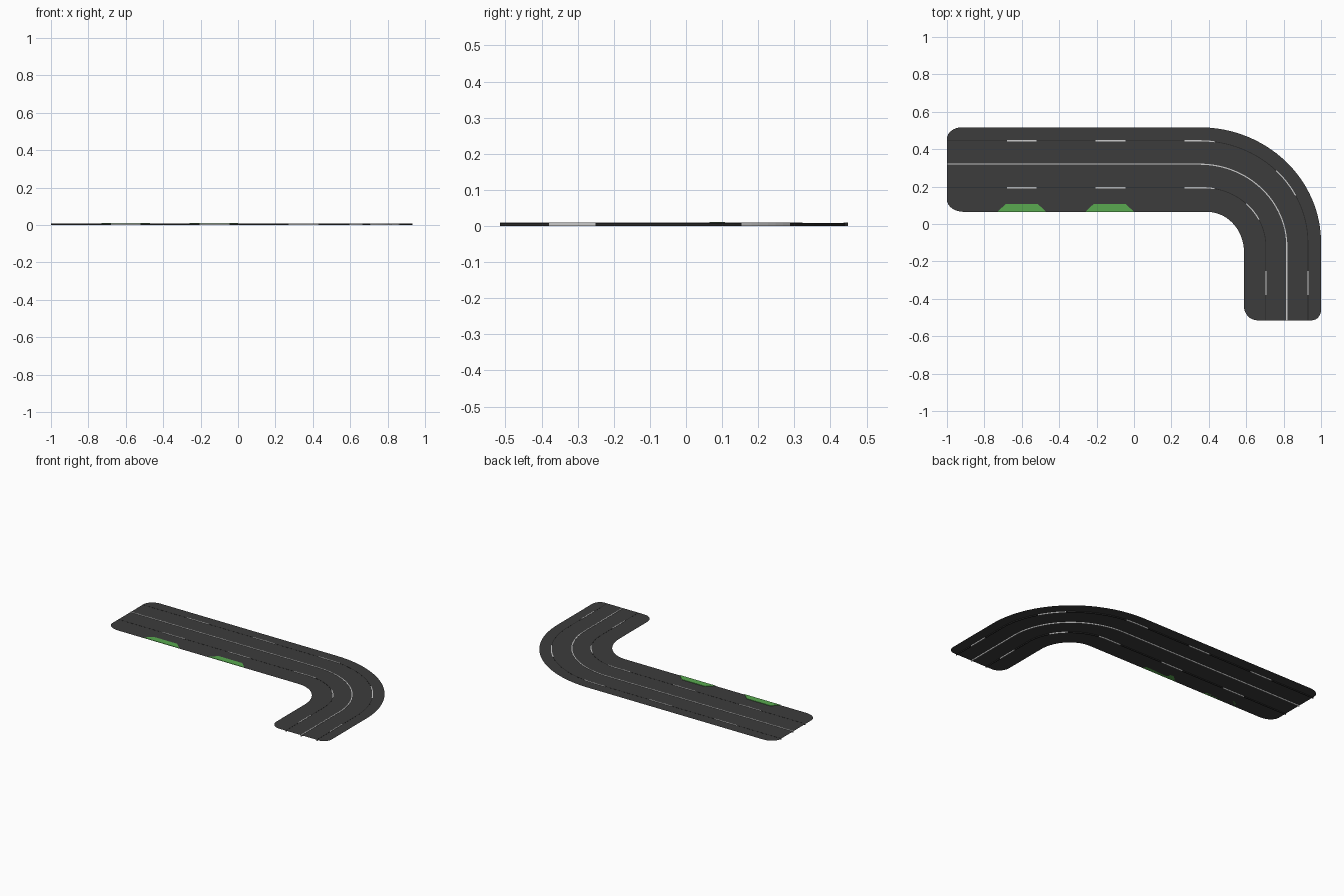
import bpy, bmesh
from math import sin, cos, pi
from mathutils import Vector

if "Cube" in bpy.data.objects:
    bpy.data.objects.remove(bpy.data.objects["Cube"])

END_X, END_Y = -1.0, -0.515


def material(name, rgb):
    m = bpy.data.materials.new(name)
    m.diffuse_color = (*rgb, 1)
    m.use_nodes = True
    m.node_tree.nodes["Principled BSDF"].inputs["Base Color"].default_value = m.diffuse_color
    return m


asphalt = material("asphalt", (0.045, 0.045, 0.045))
seam_dark = material("seam_dark", (0.02, 0.02, 0.02))
white = material("white_paint", (0.8, 0.8, 0.8))
green = material("grass", (0.1, 0.4, 0.08))


def finish(name, bm, mat):
    bmesh.ops.recalc_face_normals(bm, faces=bm.faces)
    me = bpy.data.meshes.new(name)
    bm.to_mesh(me)
    bm.free()
    ob = bpy.data.objects.new(name, me)
    me.materials.append(mat)
    bpy.context.collection.objects.link(ob)
    return ob


def bend(x0, y0, x1, y1, n=32):
    """Quarter ellipse from heading +x at (x0,y0) to heading -y at (x1,y1)."""
    return [Vector((x0 + (x1 - x0) * sin(i / n * pi / 2),
                    y1 + (y0 - y1) * cos(i / n * pi / 2))) for i in range(n + 1)]


def corner(a, c, b, n=8):
    """Rounded corner from a to b, bulging towards c."""
    a, b, c = Vector(a), Vector(b), Vector(c)
    o = a + b - c
    return [o + (a - o) * cos(i / n * pi / 2) + (b - o) * sin(i / n * pi / 2)
            for i in range(n + 1)]


def lane(x0, y0, x1, y1):
    return [Vector((END_X, y0))] + bend(x0, y0, x1, y1) + [Vector((x1, END_Y))]


def length(path):
    return sum((b - a).length for a, b in zip(path, path[1:]))


def cut(path, s0, s1):
    """Piece of a path between two distances."""
    out, s = [], 0
    for a, b in zip(path, path[1:]):
        d = (b - a).length
        lo, hi = max(s0, s), min(s1, s + d)
        if hi - lo > 1e-6:
            if not out:
                out.append(a.lerp(b, (lo - s) / d))
            out.append(a.lerp(b, (hi - s) / d))
        s += d
    return out


def line(name, path, width, z0, z1, mat):
    """Thin bar that follows the path."""
    bm = bmesh.new()
    rings = []
    for i, p in enumerate(path):
        t = path[min(i + 1, len(path) - 1)] - path[max(i - 1, 0)]
        n = Vector((-t.y, t.x)).normalized() * width / 2
        rings.append([bm.verts.new((q.x, q.y, z)) for q, z in
                      ((p - n, z0), (p + n, z0), (p + n, z1), (p - n, z1))])
    for r, s in zip(rings, rings[1:]):
        for k in range(4):
            bm.faces.new((r[k], r[(k + 1) % 4], s[(k + 1) % 4], s[k]))
    bm.faces.new(rings[0])
    bm.faces.new(rings[-1])
    return finish(name, bm, mat)


# road surface: one flat sheet with rounded ends
outline = (corner((-1, 0.455), (-1, 0.517), (-0.92, 0.517))
           + bend(0.35, 0.517, 1.0, -0.1)
           + corner((1, -0.46), (1, END_Y), (0.95, END_Y))
           + corner((0.66, END_Y), (0.588, END_Y), (0.588, -0.44))
           + bend(0.39, 0.065, 0.588, -0.15)[::-1]
           + corner((-0.91, 0.065), (-1, 0.065), (-1, 0.13)))
bm = bmesh.new()
face = bm.faces.new([bm.verts.new((p.x, p.y, 0.008)) for p in outline])
face.normal_update()
if face.normal.z < 0:
    face.normal_flip()
bmesh.ops.triangulate(bm, faces=[face])
me = bpy.data.meshes.new("road_surface")
bm.to_mesh(me)
bm.free()
me.materials.append(asphalt)
bpy.context.collection.objects.link(bpy.data.objects.new("road_surface", me))

# centre line
line("centre_line", lane(0.35, 0.32, 0.817, -0.12), 0.006, 0, 0.0095, white)

# lane seams with white dashes
lanes = {"outer": (lane(0.35, 0.445, 0.93, -0.1), (1.80, 1.97)),
         "inner": (lane(0.37, 0.194, 0.705, -0.12), (1.62, 1.73))}
for side, (path, curved) in lanes.items():
    line(side + "_lane_seam", path, 0.004, 0.0005, 0.0085, seam_dark)
    total = length(path)
    spans = [(0.32, 0.48), (0.795, 0.955), (1.27, 1.43), curved,
             (total - 0.265, total - 0.135)]
    for i, (a, b) in enumerate(spans):
        line(f"{side}_dash_{i + 1}", cut(path, a, b), 0.006, 0, 0.0095, white)

# grass bays on the inner edge
for i, x in enumerate((-0.6, -0.13)):
    bm = bmesh.new()
    f = bm.faces.new([bm.verts.new((x + dx, y, 0.008)) for dx, y in
                      ((-0.13, 0.065), (0.13, 0.065), (0.085, 0.108), (-0.085, 0.108))])
    top = bmesh.ops.extrude_face_region(bm, geom=[f])["geom"]
    bmesh.ops.translate(bm, vec=(0, 0, 0.003),
                        verts=[v for v in top if isinstance(v, bmesh.types.BMVert)])
    finish(f"grass_bay_{i + 1}", bm, green)
